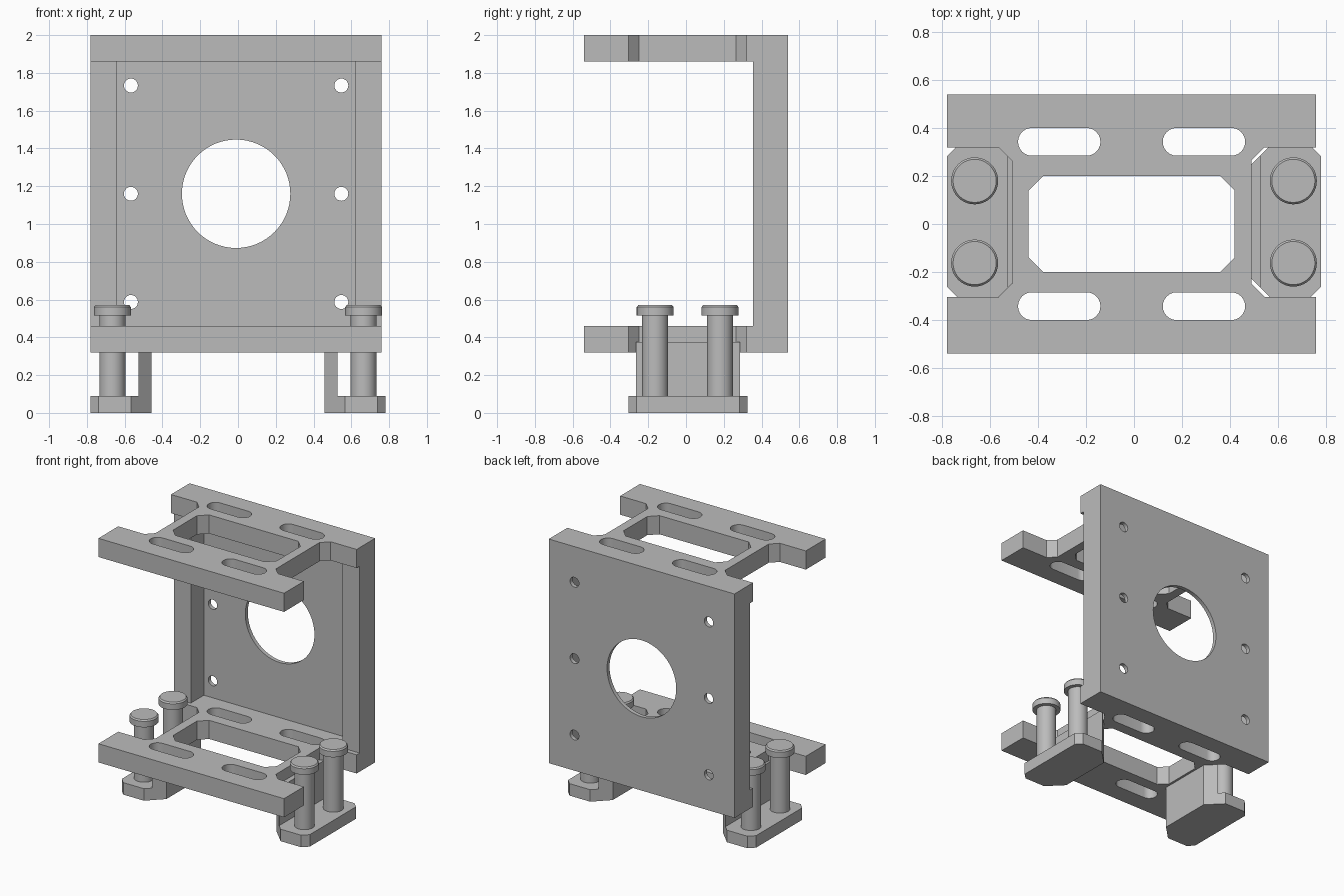
import bpy
import bmesh
from math import cos, sin, pi, radians
from mathutils import Matrix, Vector

cube = bpy.data.objects.get("Cube")
if cube:
    bpy.data.objects.remove(cube, do_unlink=True)

metal = bpy.data.materials.new("plain_grey")
metal.use_nodes = True
grey = (0.5, 0.5, 0.5, 1)
metal.diffuse_color = grey
metal.node_tree.nodes["Principled BSDF"].inputs["Base Color"].default_value = grey


def finish(obj):
    obj.data.materials.clear()
    obj.data.materials.append(metal)
    bpy.ops.object.select_all(action='DESELECT')
    obj.select_set(True)
    bpy.context.view_layer.objects.active = obj
    bpy.ops.object.shade_smooth_by_angle(angle=radians(30))
    return obj


def plate(name, loops, thickness, location, upright=False):
    """Extrude an outline; any further loops are holes through it."""
    curve = bpy.data.curves.new(name, 'CURVE')
    curve.dimensions = '2D'
    curve.fill_mode = 'BOTH'
    curve.extrude = thickness / 2
    for loop in loops:
        spline = curve.splines.new('POLY')
        spline.points.add(len(loop) - 1)
        for point, (x, y) in zip(spline.points, loop):
            point.co = (x, y, 0, 1)
        spline.use_cyclic_u = True
    source = bpy.data.objects.new(name + "_outline", curve)
    bpy.context.collection.objects.link(source)
    bpy.context.view_layer.update()
    graph = bpy.context.evaluated_depsgraph_get()
    mesh = bpy.data.meshes.new_from_object(source.evaluated_get(graph))
    bpy.data.objects.remove(source, do_unlink=True)
    bm = bmesh.new()
    bm.from_mesh(mesh)
    bmesh.ops.remove_doubles(bm, verts=bm.verts, dist=0.0001)
    bmesh.ops.recalc_face_normals(bm, faces=bm.faces)
    turn = Matrix.Rotation(pi / 2 if upright else 0, 4, 'X')
    bm.transform(Matrix.Translation(location) @ turn)
    bm.to_mesh(mesh)
    bm.free()
    obj = bpy.data.objects.new(name, mesh)
    bpy.context.collection.objects.link(obj)
    return finish(obj)


def circle(x, y, r, n=32):
    return [(x + r * cos(2 * pi * i / n), y + r * sin(2 * pi * i / n)) for i in range(n)]


def slot(x, y, half, r, n=12):
    """Round-ended slot along x."""
    right = [(x + half - r + r * cos(a), y + r * sin(a))
             for a in (-pi / 2 + pi * i / n for i in range(n + 1))]
    return right + [(2 * x - px, 2 * y - py) for px, py in right]


def chamfered(x0, x1, y0, y1, c0, c1):
    """Rectangle with corner cuts c0 on the x0 side and c1 on the x1 side."""
    return [(x0 + c0, y0), (x1 - c1, y0), (x1, y0 + c1), (x1, y1 - c1),
            (x1 - c1, y1), (x0 + c0, y1), (x0, y1 - c0), (x0, y0 + c0)]


# Bracket: two H-shaped shelves joined by a recessed back panel
CX = -0.01
half_side = [(0.77, -0.54), (0.77, -0.305), (0.555, -0.305), (0.5, -0.25),
             (0.5, 0.265), (0.555, 0.32), (0.77, 0.32), (0.77, 0.51)]
shelf = half_side + [(-x, y) for x, y in reversed(half_side)]
shelf_holes = [chamfered(-0.43, 0.43, -0.2, 0.2, 0.06, 0.06)]
shelf_holes += [slot(sx * 0.302, sy * 0.343, 0.172, 0.058) for sx in (-1, 1) for sy in (-1, 1)]
for name, z in (("lower_shelf", 0.39), ("upper_shelf", 1.93)):
    plate(name, [shelf] + shelf_holes, 0.14, (CX, 0, z))

panel = [(-0.77, 0.32), (0.77, 0.32), (0.77, 2), (-0.77, 2)]
panel_holes = [circle(0, 1.16, 0.287, 64)]
panel_holes += [circle(sx * 0.557, 1.16 + dz, 0.037, 24)
                for sx in (-1, 1) for dz in (-0.573, 0, 0.573)]
plate("back_panel", [panel] + panel_holes, 0.03, (CX, 0.525, 0), upright=True)

for side, name in ((-1, "right_flange"), (1, "left_flange")):
    flange = [(side * x, z) for x, z in ((0.63, 0.46), (0.77, 0.46), (0.77, 1.86), (0.63, 1.86))]
    plate(name, [flange], 0.155, (CX, 0.4325, 0), upright=True)


# Bolt: turned profile of shaft and rounded head
def bolt(name, x, y):
    profile = [(0, 0.09), (0.069, 0.09), (0.069, 0.515), (0.098, 0.515),
               (0.098, 0.56), (0.09, 0.57), (0, 0.57)]
    bm = bmesh.new()
    verts = [bm.verts.new((r, 0, z)) for r, z in profile]
    edges = [bm.edges.new(pair) for pair in zip(verts, verts[1:])]
    bmesh.ops.spin(bm, geom=verts + edges, cent=(0, 0, 0), axis=(0, 0, 1),
                   angle=2 * pi, steps=40)
    bmesh.ops.remove_doubles(bm, verts=bm.verts, dist=0.0001)
    bmesh.ops.recalc_face_normals(bm, faces=bm.faces)
    bm.transform(Matrix.Translation(Vector((x, y, 0))))
    mesh = bpy.data.meshes.new(name)
    bm.to_mesh(mesh)
    bm.free()
    obj = bpy.data.objects.new(name, mesh)
    bpy.context.collection.objects.link(obj)
    finish(obj)


# Clamps: chamfered foot, inner wall and two bolts on each side
foot = chamfered(0.457, 0.78, -0.305, 0.325, 0.11, 0.042)
wall = [(0.457, -0.195), (0.527, -0.265), (0.527, 0.285), (0.457, 0.215)]
for side, name in ((-1, "right"), (1, "left")):
    plate(name + "_clamp_foot", [[(side * x, y) for x, y in foot]], 0.09, (0, 0, 0.045))
    plate(name + "_clamp_wall", [[(side * x, y) for x, y in wall]], 0.285, (0, 0, 0.2325))
    bolt(name + "_front_bolt", side * 0.665, -0.163)
    bolt(name + "_back_bolt", side * 0.665, 0.18)
